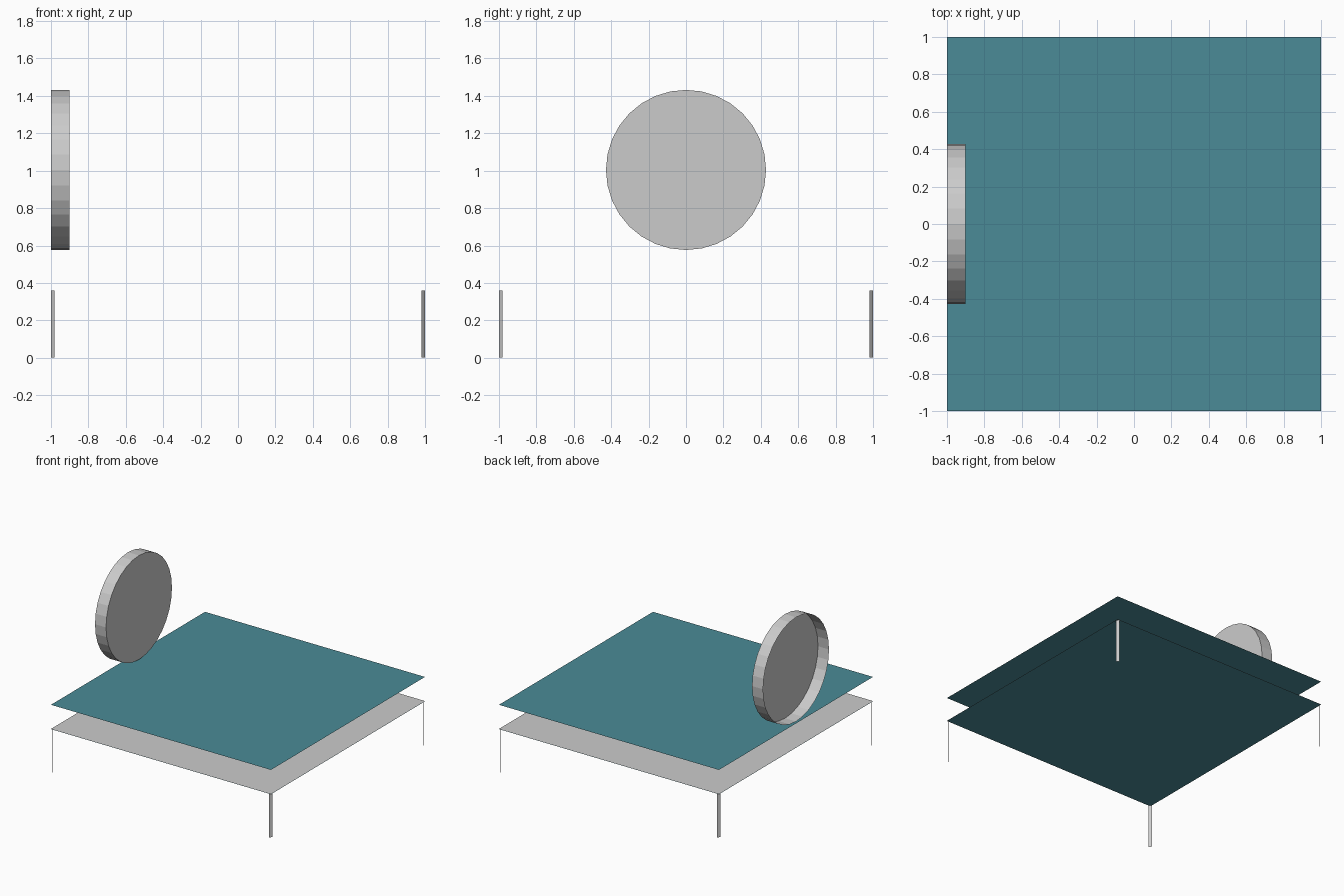
import bpy, bmesh
from math import sin, cos, pi

if "Cube" in bpy.data.objects:
    bpy.data.objects.remove(bpy.data.objects["Cube"])

LEG_H, TOP_Z, LEG_W = 0.36, 0.56, 0.02

teal = bpy.data.materials.new("teal")
teal.diffuse_color = (0.07, 0.26, 0.31, 1)
teal.use_nodes = True
teal.node_tree.nodes["Principled BSDF"].inputs["Base Color"].default_value = teal.diffuse_color


def make(name, faces, mat=None):
    """Build one object from a few faces given as lists of points."""
    bm = bmesh.new()
    for pts in faces:
        bm.faces.new([bm.verts.new(p) for p in pts])
    bmesh.ops.remove_doubles(bm, verts=bm.verts[:], dist=1e-5)
    me = bpy.data.meshes.new(name)
    bm.to_mesh(me)
    bm.free()
    ob = bpy.data.objects.new(name, me)
    bpy.context.collection.objects.link(ob)
    if mat:
        me.materials.append(mat)
    return ob


def sheet(z, up=True):
    pts = [(-1, -1, z), (1, -1, z), (1, 1, z), (-1, 1, z)]
    return pts if up else pts[::-1]


# Cushion: open-sided top and underside; grey deck lies just over the underside
make("cushion_top", [sheet(TOP_Z)], teal)
make("cushion_underside", [sheet(LEG_H, False)], teal)
make("deck", [sheet(LEG_H + 0.002)])

# Legs: flat strips set diagonally across each corner
a = 1 - LEG_W
for sx, side in ((-1, "left"), (1, "right")):
    for sy, end in ((-1, "front"), (1, "back")):
        p, q = (sx, sy * a), (sx * a, sy)
        if sx * sy < 0:
            p, q = q, p
        make(f"{end}_{side}_leg",
             [[(*p, 0), (*q, 0), (*q, LEG_H), (*p, LEG_H)]])

# Round backrest: shallow drum, capped towards the seat and open at the back
N, R, CZ = 32, 0.428, 1.004
ring = [(R * cos(2 * pi * i / N), CZ + R * sin(2 * pi * i / N)) for i in range(N)]
faces = [[(-0.9, *p) for p in ring]]
for i in range(N):
    p, q = ring[i], ring[(i + 1) % N]
    faces.append([(-1, *p), (-1, *q), (-0.9, *q), (-0.9, *p)])
make("backrest", faces)
